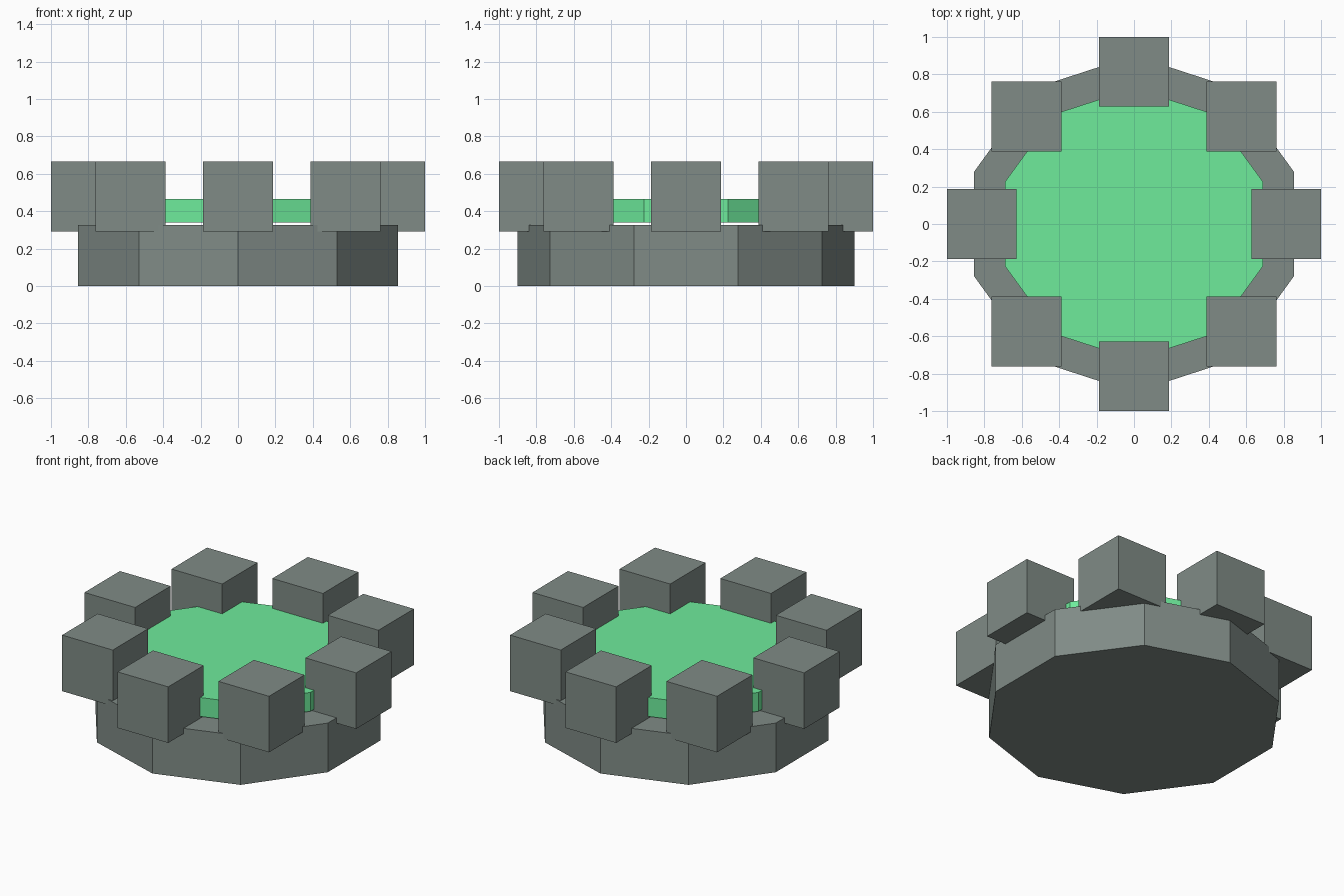
import bpy, bmesh
from math import sin, cos, pi

if "Cube" in bpy.data.objects:
    bpy.data.objects.remove(bpy.data.objects["Cube"])


def material(name, color):
    mat = bpy.data.materials.new(name)
    mat.diffuse_color = (*color, 1)
    mat.use_nodes = True
    mat.node_tree.nodes["Principled BSDF"].inputs["Base Color"].default_value = mat.diffuse_color
    return mat


STONE = material("dark_stone", (0.215, 0.26, 0.24))
GREEN = material("green", (0.156, 0.83, 0.33))


def finish(name, bm, mat, location=(0, 0, 0)):
    bmesh.ops.recalc_face_normals(bm, faces=bm.faces)
    mesh = bpy.data.meshes.new(name)
    bm.to_mesh(mesh)
    bm.free()
    mesh.materials.append(mat)
    obj = bpy.data.objects.new(name, mesh)
    obj.location = location
    bpy.context.collection.objects.link(obj)


def decagon_slab(name, radius, z0, z1, mat):
    # ten-sided disc with one corner pointing along +y
    bm = bmesh.new()
    rings = [[bm.verts.new((radius * sin(i * pi / 5), radius * cos(i * pi / 5), z))
              for i in range(10)] for z in (z0, z1)]
    bm.faces.new(rings[0])
    bm.faces.new(rings[1])
    for i in range(10):
        j = (i + 1) % 10
        bm.faces.new((rings[0][i], rings[0][j], rings[1][j], rings[1][i]))
    finish(name, bm, mat)


# stone base and the green surface hovering just above it
decagon_slab("base", 0.90, 0.0, 0.327, STONE)
decagon_slab("liquid_surface", 0.726, 0.34, 0.466, GREEN)

# ring of eight axis-aligned rim blocks
SIZE, RING = 0.373, 0.8135
for i in range(8):
    bm = bmesh.new()
    bmesh.ops.create_cube(bm, size=SIZE)
    a = i * pi / 4
    finish(f"rim_block_{i + 1}", bm, STONE, (RING * cos(a), RING * sin(a), 0.478))
